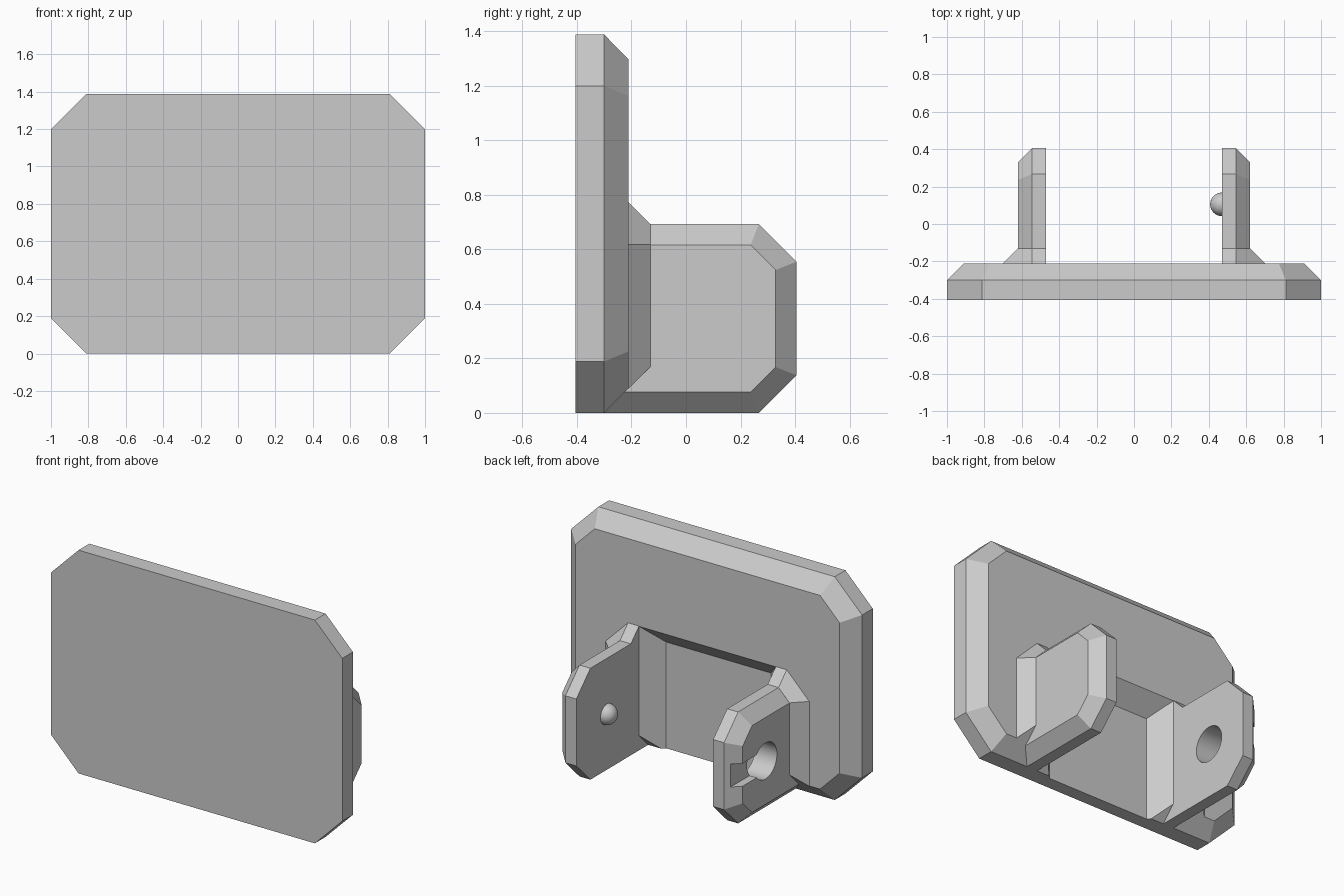
import bpy
import bmesh
import math
from mathutils import Matrix

cube = bpy.data.objects.get("Cube")
if cube:
    bpy.data.objects.remove(cube, do_unlink=True)

grey = bpy.data.materials.new("light_grey")
grey.use_nodes = True
grey.diffuse_color = (0.6, 0.6, 0.6, 1)
grey.node_tree.nodes["Principled BSDF"].inputs["Base Color"].default_value = (0.6, 0.6, 0.6, 1)


def finish(name, bm):
    bmesh.ops.recalc_face_normals(bm, faces=bm.faces[:])
    mesh = bpy.data.meshes.new(name)
    bm.to_mesh(mesh)
    bm.free()
    mesh.materials.append(grey)
    obj = bpy.data.objects.new(name, mesh)
    bpy.context.collection.objects.link(obj)
    return obj


def loft(name, rings):
    """Skin a stack of matching outlines and cap both ends."""
    bm = bmesh.new()
    loops = [[bm.verts.new(p) for p in ring] for ring in rings]
    for a, b in zip(loops, loops[1:]):
        for i in range(len(a)):
            j = (i + 1) % len(a)
            bm.faces.new((a[i], a[j], b[j], b[i]))
    bm.faces.new(loops[0])
    bm.faces.new(loops[-1])
    return finish(name, bm)


def cut(obj, cutter):
    mod = obj.modifiers.new("cut", 'BOOLEAN')
    mod.operation = 'DIFFERENCE'
    mod.solver = 'EXACT'
    mod.object = cutter
    cutter.hide_render = True
    cutter.hide_set(True)


def smooth(obj):
    bpy.ops.object.select_all(action='DESELECT')
    obj.select_set(True)
    bpy.context.view_layer.objects.active = obj
    bpy.ops.object.shade_smooth_by_angle(angle=math.radians(30))


# Panel: clipped-corner slab with a bevelled back edge
HEIGHT = 1.387


def panel_ring(y, inset, corner):
    w, lo, hi = 1 - inset, inset, HEIGHT - inset
    c = corner
    return [(x, y, z) for x, z in (
        (-w + c, lo), (w - c, lo), (w, lo + c), (w, hi - c),
        (w - c, hi), (-w + c, hi), (-w, hi - c), (-w, lo + c))]


panel = loft("back_panel", [panel_ring(-0.405, 0, 0.188),
                            panel_ring(-0.3, 0, 0.188),
                            panel_ring(-0.21, 0.092, 0.134)])


# Sloped recess between the arms, open at the bottom
def recess_ring(y):
    w, top = 0.68 + y, 0.98 + y
    return [(-w, y, -0.1), (w, y, -0.1), (w, y, top), (-w, y, top)]


cut(panel, loft("recess_cutter", [recess_ring(-0.32), recess_ring(-0.1)]))


# Arms: clipped outer corners, bevelled on the outside only
def arm_ring(x, inset, c):
    end, lo, hi = 0.405 - inset, inset, 0.692 - inset
    return [(x, y, z) for y, z in (
        (-0.3, lo), (end - c, lo), (end, lo + c),
        (end, hi - c), (end - c, hi), (-0.3, hi))]


def flare_ring(side, y, grow):
    xs = ((0.47, 0.692 + grow), (0.545, 0.692 + grow), (0.62 + grow, 0.617),
          (0.62 + grow, y + 0.3), (0.47, y + 0.3))
    return [(side * x, y, z) for x, z in xs]


arms = {}
for label, side in (("left", 1), ("right", -1)):
    arms[label] = loft(label + "_arm", [arm_ring(side * 0.47, 0, 0.138),
                                        arm_ring(side * 0.545, 0, 0.138),
                                        arm_ring(side * 0.62, 0.076, 0.092)])
    # Widened root where the arm meets the panel
    loft(label + "_arm_root", [flare_ring(side, -0.21, 0.08),
                               flare_ring(side, -0.13, 0)])

# Pivot bump on the inside of the left arm
PIVOT_Y, PIVOT_Z = 0.105, 0.346
bm = bmesh.new()
bmesh.ops.create_uvsphere(bm, u_segments=32, v_segments=16, radius=0.063,
                          matrix=Matrix.Translation((0.47, PIVOT_Y, PIVOT_Z)))
smooth(finish("pivot_bump", bm))

# Pivot hole through the right arm, with a shallow entry slot outside
bm = bmesh.new()
bmesh.ops.create_cone(bm, cap_ends=True, segments=48, radius1=0.112, radius2=0.112, depth=0.4,
                      matrix=Matrix.Translation((-0.545, PIVOT_Y, PIVOT_Z))
                      @ Matrix.Rotation(math.pi / 2, 4, 'Y'))
hole = finish("hole_cutter", bm)
smooth(hole)
bm = bmesh.new()
bmesh.ops.create_cube(bm, size=1, matrix=Matrix.Translation((-0.671, 0.355, PIVOT_Z))
                      @ Matrix.Diagonal((0.2, 0.5, 0.142, 1)))
slot = finish("slot_cutter", bm)
cut(arms["right"], hole)
cut(arms["right"], slot)
